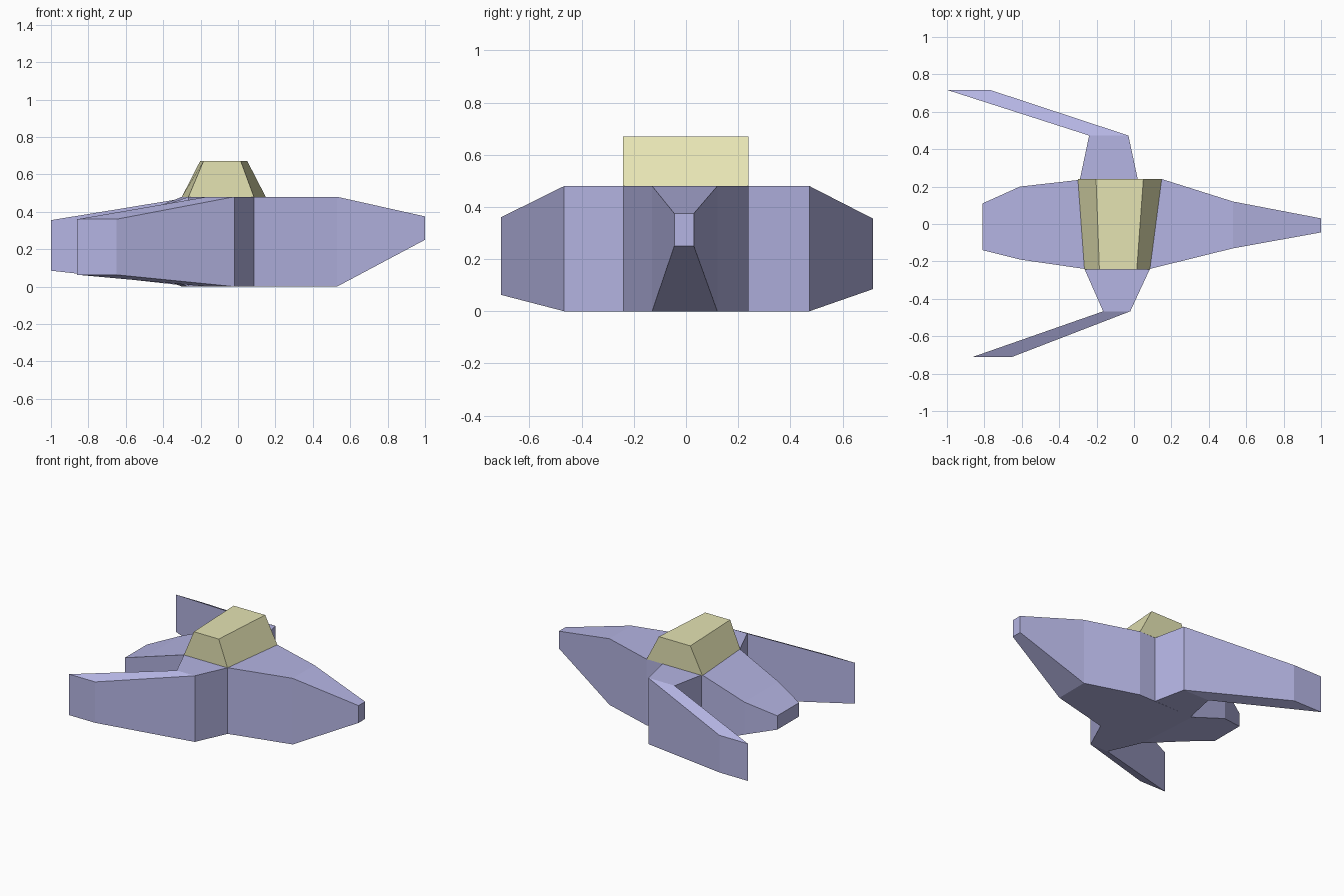
import bpy, bmesh

if "Cube" in bpy.data.objects:
    bpy.data.objects.remove(bpy.data.objects["Cube"])


def material(name, color):
    m = bpy.data.materials.new(name)
    m.diffuse_color = color
    m.use_nodes = True
    m.node_tree.nodes["Principled BSDF"].inputs["Base Color"].default_value = m.diffuse_color
    return m


def wall(p, q, z0, z1):
    """Upright four-point section between plan points p and q."""
    return [(*p, z0), (*q, z0), (*q, z1), (*p, z1)]


def loft(name, rings, mat, cap_start=True):
    """Skin a row of four-point sections and close the ends."""
    bm = bmesh.new()
    rows = [[bm.verts.new(p) for p in ring] for ring in rings]
    for a, b in zip(rows, rows[1:]):
        for i in range(4):
            j = (i + 1) % 4
            bm.faces.new((a[i], a[j], b[j], b[i]))
    if cap_start:
        bm.faces.new(rows[0])
    bm.faces.new(rows[-1])
    bmesh.ops.recalc_face_normals(bm, faces=bm.faces)
    mesh = bpy.data.meshes.new(name)
    bm.to_mesh(mesh)
    bm.free()
    mesh.materials.append(mat)
    obj = bpy.data.objects.new(name, mesh)
    bpy.context.collection.objects.link(obj)
    return obj


violet = material("violet_hull", (0.46, 0.46, 0.77, 1))
yellow = material("yellow_canopy", (0.78, 0.77, 0.45, 1))

# Hull, from tail to nose
loft("hull", [
    wall((-0.81, -0.14), (-0.81, 0.11), 0.175, 0.275),
    wall((-0.61, -0.19), (-0.61, 0.20), 0.12, 0.355),
    wall((-0.265, -0.24), (-0.30, 0.235), 0.0, 0.48),
    wall((0.085, -0.24), (0.15, 0.24), 0.0, 0.48),
    wall((0.53, -0.13), (0.53, 0.12), 0.0, 0.48),
    wall((1.0, -0.045), (1.0, 0.03), 0.25, 0.375),
], violet)

# Wings: a short stub, then a blade swept back to the tip
loft("front_wing", [
    wall((-0.265, -0.24), (0.085, -0.24), 0.0, 0.48),
    wall((-0.165, -0.467), (-0.02, -0.467), 0.0, 0.48),
    wall((-0.86, -0.71), (-0.65, -0.71), 0.063, 0.36),
], violet, cap_start=False)
loft("rear_wing", [
    wall((-0.29, 0.235), (0.02, 0.24), 0.0, 0.48),
    wall((-0.24, 0.473), (-0.03, 0.473), 0.0, 0.48),
    wall((-1.0, 0.717), (-0.77, 0.717), 0.085, 0.355),
], violet, cap_start=False)

# Canopy, a trapezoid running across the hull
loft("canopy", [
    [(-0.265, -0.242, 0.48), (0.085, -0.242, 0.48),
     (0.015, -0.242, 0.67), (-0.185, -0.242, 0.67)],
    [(-0.30, 0.24, 0.48), (0.148, 0.24, 0.48),
     (0.05, 0.24, 0.67), (-0.203, 0.24, 0.67)],
], yellow)
